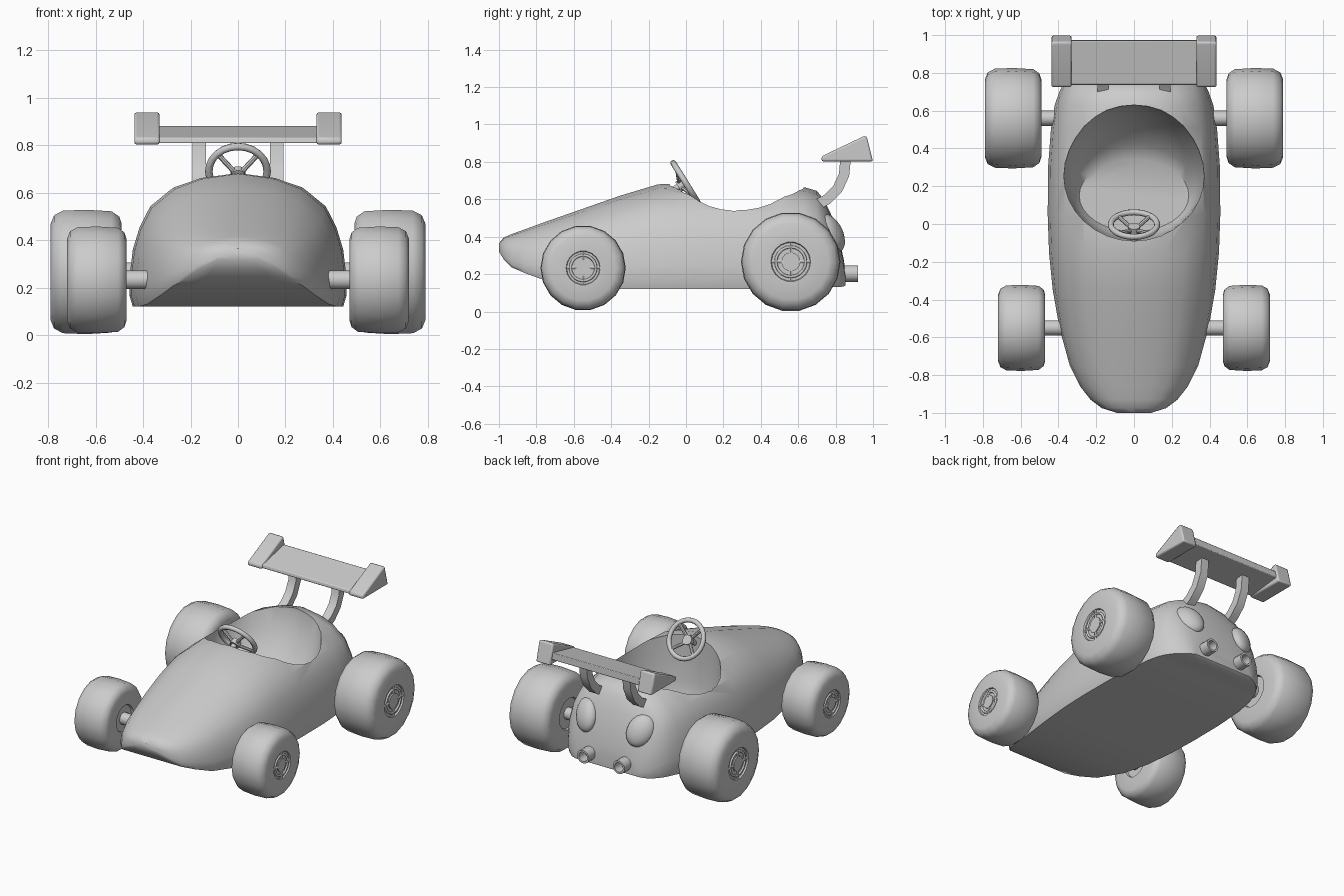
import bpy, bmesh, math
from mathutils import Vector, Matrix

if "Cube" in bpy.data.objects:
    bpy.data.objects.remove(bpy.data.objects["Cube"])


def loft(name, rings, closed=False, angle=40, mirror=False, bevel=0):
    """Skin a list of equal-sized point loops; closed joins last loop to first."""
    bm = bmesh.new()
    vs = [[bm.verts.new(p) for p in r] for r in rings]
    n = len(vs[0])
    pairs = list(zip(vs, vs[1:]))
    if closed:
        pairs.append((vs[-1], vs[0]))
    else:
        bm.faces.new(vs[0][::-1])
        bm.faces.new(vs[-1])
    for a, b in pairs:
        for i in range(n):
            j = (i + 1) % n
            bm.faces.new((a[i], a[j], b[j], b[i]))
    bmesh.ops.recalc_face_normals(bm, faces=bm.faces)
    me = bpy.data.meshes.new(name)
    bm.to_mesh(me)
    bm.free()
    ob = bpy.data.objects.new(name, me)
    bpy.context.collection.objects.link(ob)
    if bevel:
        m = ob.modifiers.new("bevel", 'BEVEL')
        m.width, m.segments = bevel, 2
    if mirror:
        m = ob.modifiers.new("mirror", 'MIRROR')
        m.use_mirror_merge = False
    smooth(ob, angle)
    return ob


def smooth(ob, angle):
    bpy.ops.object.select_all(action='DESELECT')
    ob.select_set(True)
    bpy.context.view_layer.objects.active = ob
    bpy.ops.object.shade_smooth_by_angle(angle=math.radians(angle))


def lathe(name, profile, centre, axis, n=16, **kw):
    """Revolve (distance along axis, radius) pairs about an axis."""
    q = Vector(axis).to_track_quat('Z', 'Y')
    c = Vector(centre)
    rings = [[c + q @ Vector((r * math.cos(2 * math.pi * i / n),
                              r * math.sin(2 * math.pi * i / n), t))
              for i in range(n)] for t, r in profile]
    return loft(name, rings, **kw)


def rod(name, a, b, r, n=12, **kw):
    a, b = Vector(a), Vector(b)
    return lathe(name, [(0, r), ((b - a).length, r)], a, b - a, n, **kw)


def ring(name, centre, axis, big, small, n=20, **kw):
    prof = [(small * math.sin(k * math.pi / 4), big + small * math.cos(k * math.pi / 4))
            for k in range(8)]
    return lathe(name, prof, centre, axis, n, closed=True, angle=60, **kw)


# Body shell: half section as fractions of width and height
half = [(0, 0), (.6, 0), (.97, .0), (1, .08), (1, .22), (.97, .42), (.91, .58),
        (.81, .74), (.59, .885), (.34, .96), (0, 1)]
section = half + [(-x, z) for x, z in half[-2:0:-1]]
stations = [  # y, half width, bottom, top
    (-1.0, .09, .32, .365), (-.975, .17, .28, .395), (-.93, .23, .235, .415),
    (-.86, .285, .205, .44), (-.75, .34, .165, .48), (-.55, .395, .13, .55),
    (-.35, .43, .12, .62), (-.15, .45, .12, .68), (.05, .457, .12, .69),
    (.3, .455, .12, .69), (.5, .44, .12, .68), (.63, .42, .125, .665),
    (.70, .395, .13, .645), (.74, .375, .13, .595), (.78, .345, .13, .51),
    (.82, .30, .13, .39), (.845, .25, .135, .27), (.852, .22, .14, .21)]
body = loft("body", [[(x * w, y, zb + z * (zt - zb)) for x, z in section]
                     for y, w, zb, zt in stations])

# Cockpit opening: steep front and sides, sloping seat back
N = 32
levels = [  # z, front y, rear y, half width
    (.21, -.04, .34, .29), (.26, -.065, .42, .325), (.36, -.08, .51, .35),
    (.5, -.09, .59, .37), (.64, -.09, .63, .375), (.9, -.09, .63, .375)]
bowl = loft("cockpit_cutter", [
    [(w * math.cos(2 * math.pi * i / N),
      (a + b) / 2 + (b - a) / 2 * math.sin(2 * math.pi * i / N), z) for i in range(N)]
    for z, a, b, w in levels])
cut = body.modifiers.new("cockpit", 'BOOLEAN')
cut.operation, cut.object = 'DIFFERENCE', bowl
bpy.context.view_layer.objects.active = body
bpy.ops.object.modifier_apply(modifier="cockpit")
bpy.data.objects.remove(bowl)
smooth(body, 40)

# Wheels, hubs and axles
tyre = [(-.9, .36), (-.9, .38), (-1, .40), (-1, .77), (-.93, .89), (-.72, .975), (0, 1),
        (.65, .985), (.9, .91), (1, .77), (1, .40), (.93, .385), (.93, .1)]
for pos, x0, x1, y, z, R in [("front", .47, .72, -.55, .233, .228),
                             ("rear", .49, .79, .56, .266, .266)]:
    h, c = (x1 - x0) / 2, (x0 + x1) / 2
    lathe(pos + "_wheel", [(t * h, r * R) for t, r in tyre], (c, y, z), (1, 0, 0),
          18, mirror=True, angle=55)
    face = x1 - .006
    rod(pos + "_hub", (face - .04, y, z), (face + .004, y, z), .19 * R, 14, mirror=True)
    ring(pos + "_hub_ring", (face - .003, y, z), (1, 0, 0), .30 * R, .008, mirror=True)
    for k in range(4):
        d = Vector((0, math.cos(k * math.pi / 2), math.sin(k * math.pi / 2)))
        p = Vector((face - .006, y, z))
        rod(pos + "_wheel_spoke", p + d * .15 * R, p + d * .39 * R, .011, 6, mirror=True)
    rod(pos + "_axle", (.3, y, z), (x0 + .05, y, z), .04, 14, mirror=True)

# Rear wing: slanted plate, wedge end plates, curved struts
plate = [(.735, .808), (.975, .835), (.972, .882), (.74, .832)]
loft("wing_plate", [[(x, y, z) for y, z in plate] for x in (-.35, .35)], bevel=.005)
wedge = [(.725, .803), (1.0, .803), (.965, .94), (.945, .935), (.725, .83)]
loft("wing_end_plate", [[(x, y, z) for y, z in wedge] for x in (.33, .437)],
     mirror=True, bevel=.01)
path = [(.68, .56), (.755, .60), (.81, .655), (.845, .73), (.855, .835)]
rings = []
for i, (y, z) in enumerate(path):
    a, b = Vector(path[max(i - 1, 0)]), Vector(path[min(i + 1, len(path) - 1)])
    t = (b - a).normalized() * .028
    rings.append([(x, y + s * t.y, z - s * t.x)
                  for x, s in ((.135, -1), (.135, 1), (.192, 1), (.192, -1))])
loft("wing_strut", rings, mirror=True)

# Tail lamps: ellipsoids tilted with their tops outward
lamp = lathe("tail_lamp", [(-math.cos(a) * .105, max(math.sin(a), .02) * .105)
                           for a in [k * math.pi / 10 for k in range(11)]],
             (0, 0, 0), (0, 0, 1), 18, angle=60)
lamp.data.transform(Matrix.Translation((.205, .78, .42)) @ Matrix.Rotation(-.4, 4, 'Z')
                    @ Matrix.Rotation(.35, 4, 'X') @ Matrix.Rotation(.5, 4, 'Y')
                    @ Matrix.Diagonal((.82, .5, 1.05, 1)))
lamp.modifiers.new("mirror", 'MIRROR').use_mirror_merge = False

# Exhaust pipes: hollow tubes
lathe("exhaust_pipe", [(0, .045), (.14, .045), (.14, .032), (.04, .032)],
      (.135, .78, .203), (0, 1, 0), 14, mirror=True)

# Steering wheel and column
c, axis = Vector((0, -.003, .69)), Vector((0, .85, .53)).normalized()
up = Vector((0, -.53, .85)).normalized()
ring("steering_wheel", c, axis, .123, .016, 24)
hub = c - axis * .03
rod("steering_hub", hub - axis * .015, hub + axis * .02, .032, 14)
for k in range(4):
    a = math.pi / 4 + k * math.pi / 2
    d = Vector((1, 0, 0)) * math.cos(a) + up * math.sin(a)
    rod("steering_spoke", hub + d * .02, c + d * .12, .011, 8)
rod("steering_column", hub, hub - axis * .16, .018, 10)
